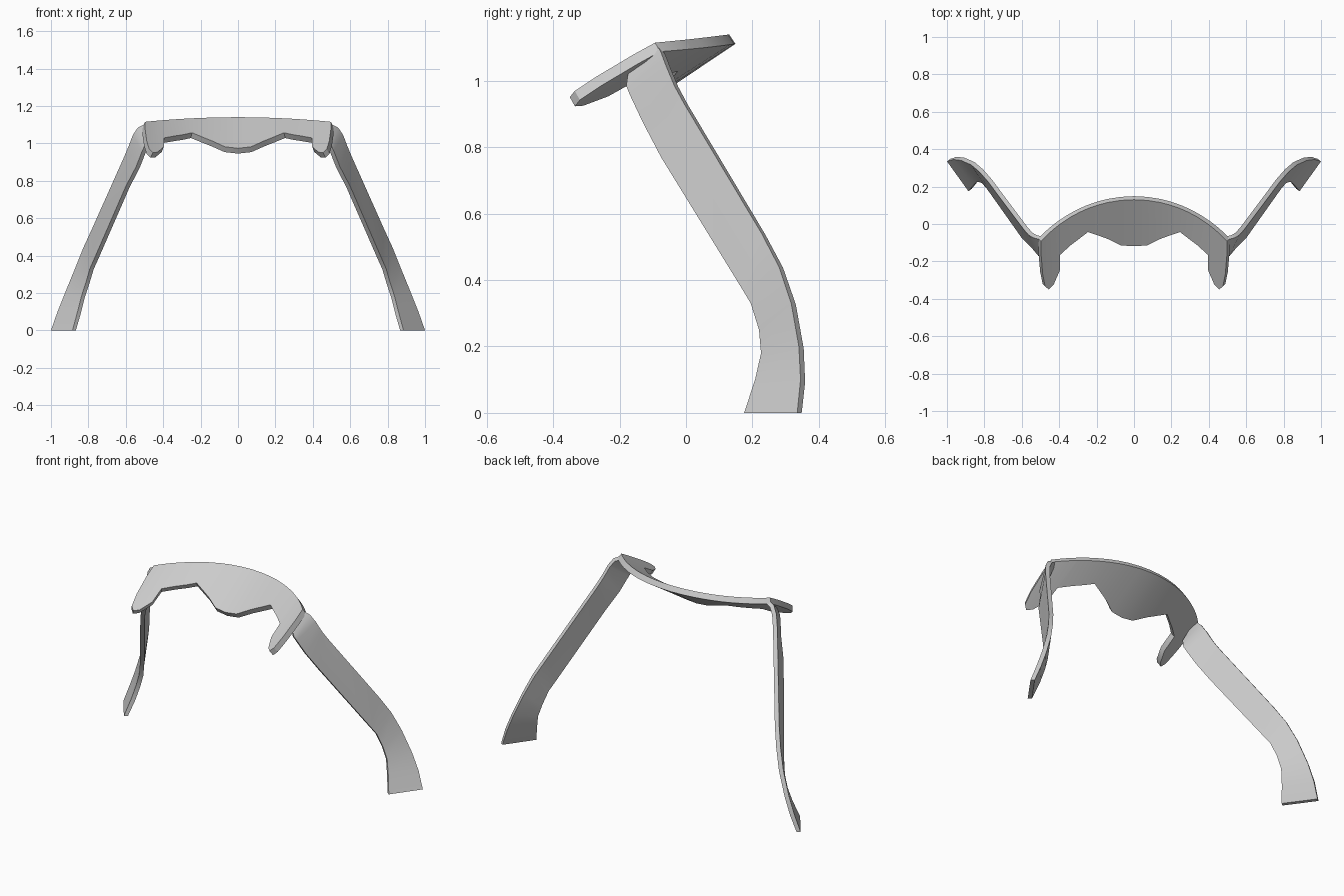
import bpy, math

if "Cube" in bpy.data.objects:
    bpy.data.objects.remove(bpy.data.objects["Cube"])


def sheet(name, pairs, thickness):
    """Ruled sheet between two edges, thickened inwards and kept above the ground."""
    verts = [p for pair in pairs for p in pair]
    faces = [(2*i, 2*i + 1, 2*i + 3, 2*i + 2) for i in range(len(pairs) - 1)]
    me = bpy.data.meshes.new(name)
    me.from_pydata(verts, [], faces)
    ob = bpy.data.objects.new(name, me)
    bpy.context.collection.objects.link(ob)
    bpy.ops.object.select_all(action='DESELECT')
    ob.select_set(True)
    bpy.context.view_layer.objects.active = ob
    m = ob.modifiers.new("thickness", 'SOLIDIFY')
    m.thickness = thickness
    m.offset = -1
    m.use_even_offset = True
    bpy.ops.object.modifier_apply(modifier=m.name)
    for v in ob.data.vertices:
        if v.co.z < 0.03:
            v.co.z = 0
    bpy.ops.object.shade_smooth_by_angle(angle=math.radians(30))
    return ob


# Top plate: arched back edge, sloping forward to a scalloped front edge
front_edge = [(0.07, -.115), (.14, -.08), (.19, -.062), (.246, -.043),
              (.29, -.077), (.34, -.115), (.395, -.165), (.397, -.25),
              (.43, -.325), (.455, -.35), (.475, -.335), (.488, -.27), (.497, -.16)]


def plate_pair(x, yf):
    a, r = abs(x), 0.665
    yb = 0.13 - r + math.sqrt(r*r - a*a)
    zb = 1.14 - 0.1*a*a
    zf = zb - (0.67 - 0.24*a)*(yb - yf)
    return (x, yb, zb), (x, yf, zf)


half = [plate_pair(x, y) for x, y in front_edge]
left = [plate_pair(-x, y) for x, y in reversed(front_edge)]
sheet("top_plate", left + [plate_pair(0, -.118)] + half, 0.034)

# Legs: bent ribbons, (back edge, front edge) from foot to top
leg = [((1.0, .335, 0), (.885, .175, 0)),
       ((.965, .345, .1), (.858, .208, .1)),
       ((.925, .34, .2), (.838, .226, .18)),
       ((.872, .317, .33), (.815, .22, .25)),
       ((.828, .28, .44), (.792, .195, .33)),
       ((.782, .228, .54), (.77, .165, .38)),
       ((.608, -.005, .93), (.6, -.075, .77)),
       ((.585, -.035, .985), (.545, -.13, .875)),
       ((.562, -.06, 1.045), (.512, -.17, .96)),
       ((.535, -.075, 1.085), (.5, -.18, .985)),
       ((.495, -.085, 1.105), (.485, -.175, 1.02))]
sheet("right_leg", leg[::-1], 0.024)
sheet("left_leg", [tuple((-x, y, z) for x, y, z in p) for p in leg], 0.024)
